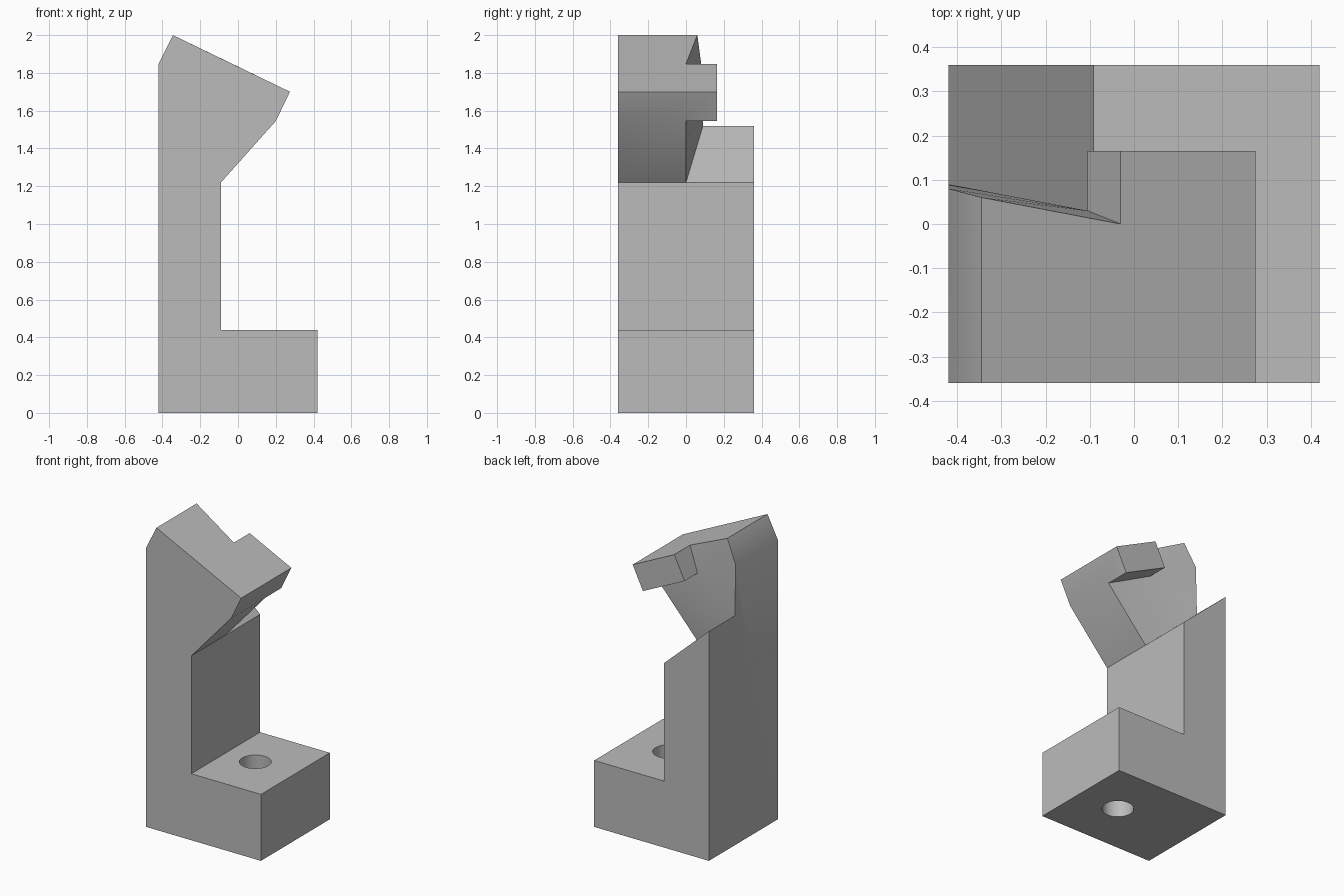
import bpy
import bmesh
from math import radians

cube = bpy.data.objects.get("Cube")
if cube:
    bpy.data.objects.remove(cube, do_unlink=True)

grey = bpy.data.materials.new("plain grey")
grey.use_nodes = True
COLOUR = (0.5, 0.5, 0.5, 1)
grey.diffuse_color = COLOUR
grey.node_tree.nodes["Principled BSDF"].inputs["Base Color"].default_value = COLOUR


def make_object(name, bm):
    bmesh.ops.recalc_face_normals(bm, faces=bm.faces)
    mesh = bpy.data.meshes.new(name)
    bm.to_mesh(mesh)
    bm.free()
    mesh.materials.append(grey)
    obj = bpy.data.objects.new(name, mesh)
    bpy.context.collection.objects.link(obj)
    return obj


def prism(name, profile, front, backs, back_faces=None):
    """Extrude an x-z profile along y; each corner has its own back depth."""
    bm = bmesh.new()
    near = [bm.verts.new((x, front, z)) for x, z in profile]
    far = [bm.verts.new((x, y, z)) for (x, z), y in zip(profile, backs)]
    bm.faces.new(near)
    for i in range(len(profile)):
        j = (i + 1) % len(profile)
        bm.faces.new((near[i], near[j], far[j], far[i]))
    return bm, far


def straight_prism(name, profile, front, back):
    bm, far = prism(name, profile, front, [back] * len(profile))
    bm.faces.new(far)
    return make_object(name, bm)


def combine(target, other, operation):
    mod = target.modifiers.new(operation.lower(), 'BOOLEAN')
    mod.operation, mod.object, mod.solver = operation, other, 'EXACT'
    bpy.context.view_layer.objects.active = target
    bpy.ops.object.modifier_apply(modifier=mod.name)
    bpy.data.objects.remove(other, do_unlink=True)


# Foot and column with a sloping top
bracket = straight_prism("clamp_bracket", [
    (-.42, 0), (.42, 0), (.42, .44), (-.09, .44), (-.09, 1.22), (-.42, 1.52)],
    -.36, .36)

# Head with a slightly twisted back face
heel, mid, shoulder = (-.09, 1.22), (-.255, 1.37), (-.42, 1.52)
lip_low, lip_top = (.20, 1.545), (.275, 1.70)
tab_top, peak, crown = (-.03, 1.848), (-.345, 2.0), (-.42, 1.85)
bm, far = prism("head", [heel, lip_low, lip_top, tab_top, peak, crown, shoulder, mid],
                -.36, [0, 0, 0, 0, .06, .08, .09, .045])
a, b, c, h, p, l, m, n = far
t = bm.verts.new((-.105, .03, 1.693))
for face in ((a, b, n), (b, t, n), (t, m, n), (t, l, m), (t, p, l), (t, h, p),
             (b, c, t), (c, h, t)):
    bm.faces.new(face)
head = make_object("head", bm)

# Tab behind the nose of the head
tab = straight_prism("tab", [lip_low, lip_top, tab_top, (-.105, 1.693)], -.1, .165)

combine(head, tab, 'UNION')
combine(bracket, head, 'UNION')

# Bolt hole through the foot
bpy.ops.mesh.primitive_cylinder_add(vertices=32, radius=.096, depth=1, location=(.127, 0, .2))
hole = bpy.context.object
hole.name = "bolt_hole_cutter"
hole.hide_render = True
hole.data.materials.append(grey)
combine(bracket, hole, 'DIFFERENCE')

# Merge flat neighbouring faces, then keep only the gentle bends smooth
bm = bmesh.new()
bm.from_mesh(bracket.data)
bmesh.ops.remove_doubles(bm, verts=bm.verts, dist=.0005)
bmesh.ops.dissolve_limit(bm, angle_limit=radians(.5), verts=bm.verts, edges=bm.edges)
bm.to_mesh(bracket.data)
bm.free()
bpy.ops.object.select_all(action='DESELECT')
bracket.select_set(True)
bpy.context.view_layer.objects.active = bracket
bpy.ops.object.shade_smooth_by_angle(angle=radians(30))
